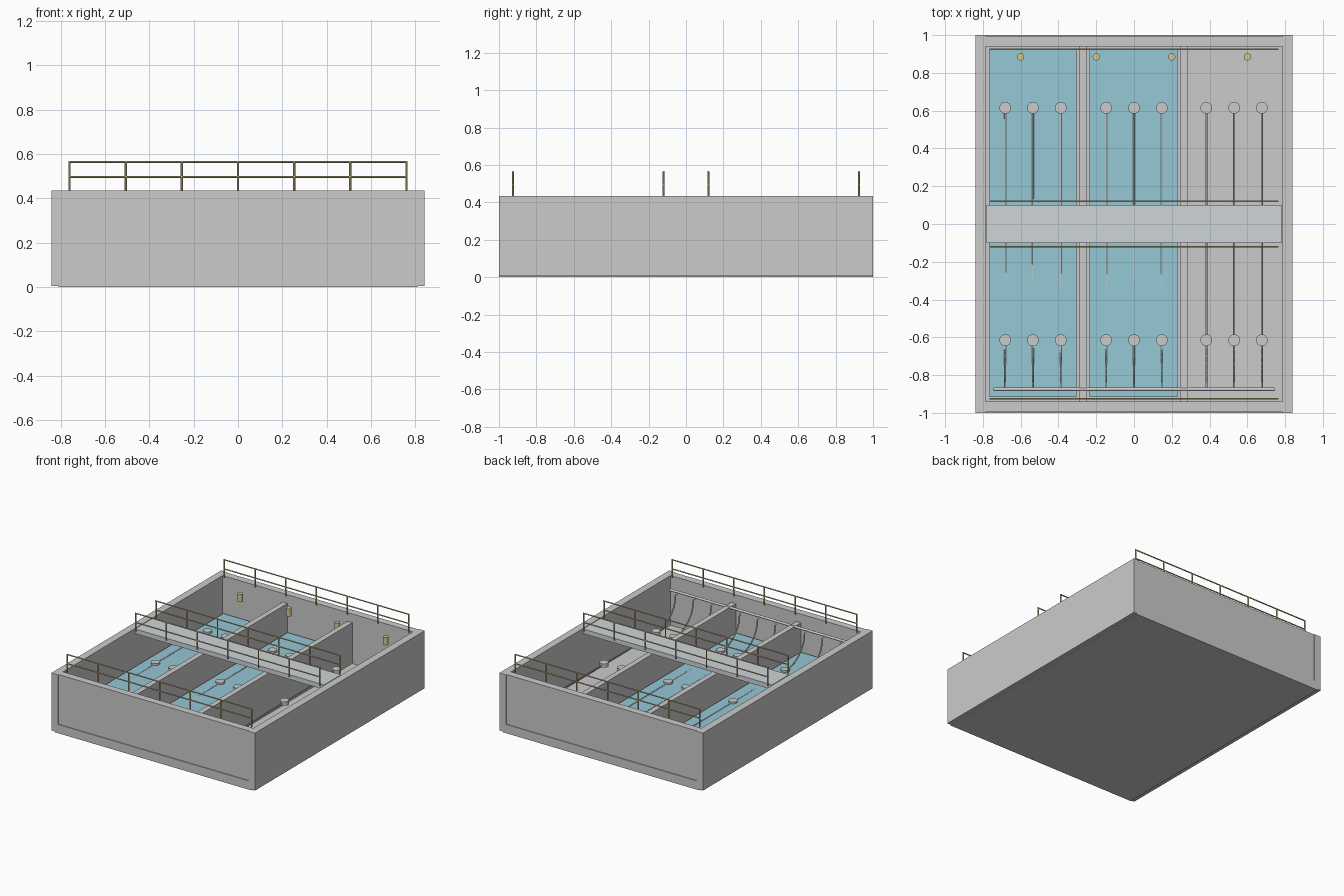
import bpy, math
from mathutils import Vector

if "Cube" in bpy.data.objects:
    bpy.data.objects.remove(bpy.data.objects["Cube"])


def material(name, col):
    m = bpy.data.materials.new(name)
    m.diffuse_color = (*col, 1)
    m.use_nodes = True
    m.node_tree.nodes["Principled BSDF"].inputs["Base Color"].default_value = m.diffuse_color
    return m


WATER = material("water_blue", (0.30, 0.58, 0.66))
BRASS = material("rail_ochre", (0.68, 0.57, 0.28))
DECK = material("deck_grey", (0.62, 0.66, 0.68))


def box(name, x0, x1, y0, y1, z0, z1, mat=None):
    bpy.ops.mesh.primitive_cube_add(size=1, location=((x0 + x1) / 2, (y0 + y1) / 2, (z0 + z1) / 2))
    o = bpy.context.object
    o.name = name
    o.scale = (x1 - x0, y1 - y0, z1 - z0)
    bpy.ops.object.transform_apply(location=False, rotation=False, scale=True)
    if mat:
        o.data.materials.append(mat)
    return o


def rod(name, a, b, r, mat=None, sides=16):
    a, b = Vector(a), Vector(b)
    bpy.ops.mesh.primitive_cylinder_add(vertices=sides, radius=r, depth=(b - a).length, location=(a + b) / 2)
    o = bpy.context.object
    o.name = name
    o.rotation_euler = (b - a).to_track_quat('Z', 'Y').to_euler()
    bpy.ops.object.shade_smooth_by_angle()
    if mat:
        o.data.materials.append(mat)
    return o


# concrete basin: slab, side walls, slightly recessed end walls
box("base_slab", -0.81, 0.81, -1, 1, 0, 0.065)
for s, side in ((-1, "left"), (1, "right")):
    x0, x1 = sorted((s * 0.785, s * 0.84))
    box(side + "_wall", x0, x1, -1, 1, 0.006, 0.435)
for s, side in ((-1, "front"), (1, "back")):
    y0, y1 = sorted((s * 0.94, s * 0.994))
    box(side + "_wall", -0.785, 0.785, y0, y1, 0.06, 0.435)

# dividers between the three bays
for x in (-0.27, 0.265):
    box("divider_wall", x - 0.02, x + 0.02, -0.94, 0.94, 0.065, 0.37)

# water in two bays, the third is dry
box("water_left", -0.765, -0.305, -0.915, 0.92, 0.065, 0.165, WATER)
box("water_middle", -0.235, 0.23, -0.915, 0.92, 0.065, 0.165, WATER)

# walkway across the middle
box("walkway_deck", -0.78, 0.78, -0.1, 0.1, 0.40, 0.435, DECK)

# railings
for y in (-0.925, -0.12, 0.12, 0.925):
    for i in range(7):
        x = -0.76 + i * 0.76 / 3
        rod("rail_post", (x, y, 0.43), (x, y, 0.565), 0.005, BRASS, 8)
    for z in (0.497, 0.565):
        rod("rail_bar", (-0.765, y, z), (0.765, y, z), 0.0045, BRASS, 8)

# air header along the front wall
rod("air_header", (-0.745, -0.875, 0.365), (0.745, -0.875, 0.365), 0.009)

# air pipes: hoses dropping from the header, then running along each bay
pipes = bpy.data.curves.new("air_pipes", 'CURVE')
pipes.dimensions = '3D'
pipes.bevel_depth = 0.005
pipes.bevel_resolution = 2
ARC = [(-0.615 - 0.225 * math.sin(t * math.pi / 16), 0.34 - 0.18 * math.cos(t * math.pi / 16))
       for t in range(8, -1, -1)]
PATH = [(-0.868, 0.362), (-0.845, 0.355)] + ARC + [(-0.5, 0.158), (-0.2, 0.162), (0.615, 0.165)]
for bay in (-0.535, 0, 0.53):
    for dx in (-0.147, 0, 0.147):
        x = bay + dx
        sp = pipes.splines.new('POLY')
        sp.points.add(len(PATH) - 1)
        for p, (y, z) in zip(sp.points, PATH):
            p.co = (x, y, z, 1)
        # disc diffusers, three along each pipe
        for y in (-0.615, 0, 0.615):
            rod("diffuser_disc", (x, y, 0.15), (x, y, 0.178), 0.031, None, 24)
bpy.context.collection.objects.link(bpy.data.objects.new("air_pipes", pipes))

# level sensors near the back wall
for x in (-0.6, -0.2, 0.2, 0.6):
    rod("level_sensor", (x, 0.885, 0.315), (x, 0.885, 0.372), 0.019, BRASS, 20)
